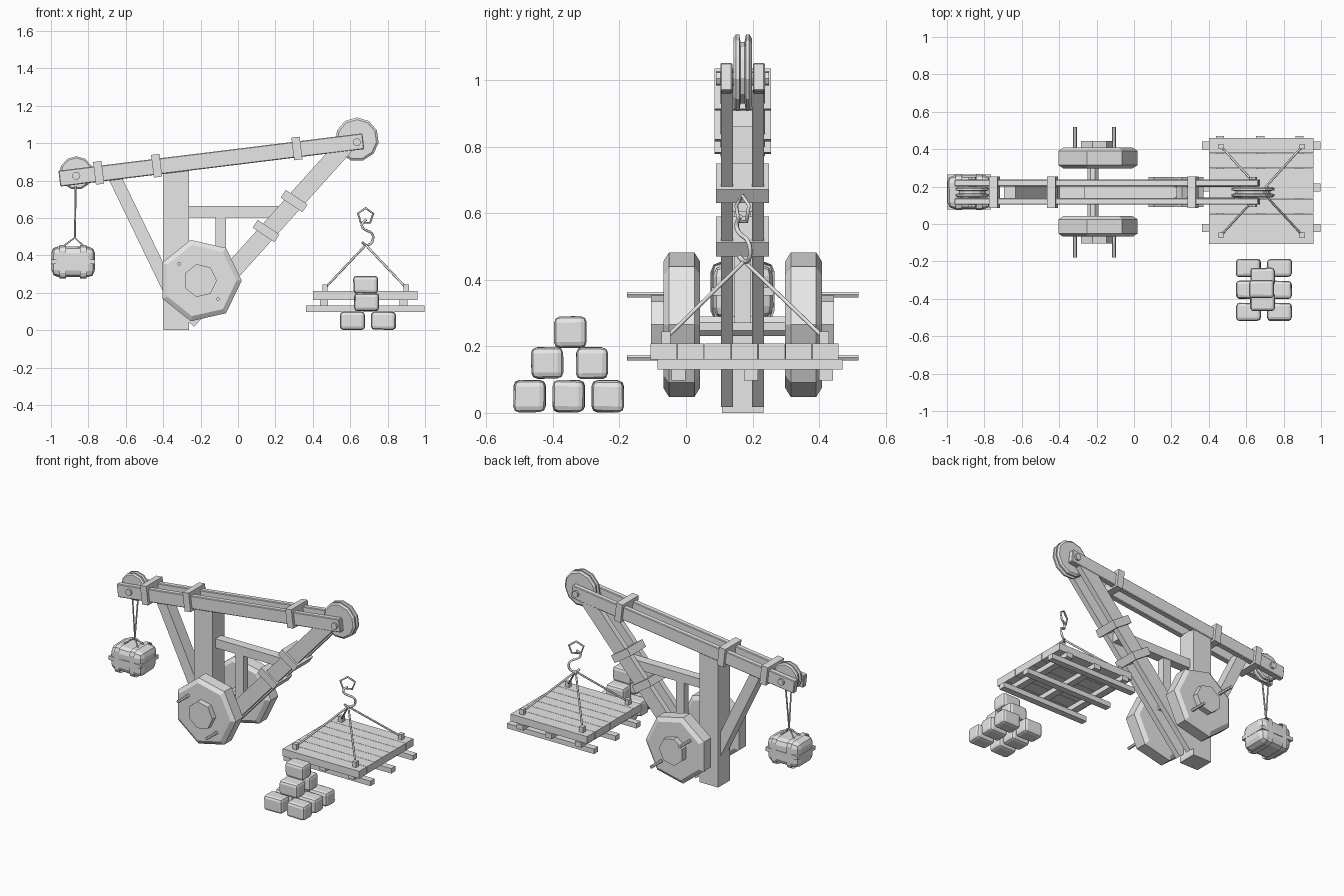
import bpy, bmesh, math, random
from math import radians
from mathutils import Matrix, Vector

random.seed(4)
if "Cube" in bpy.data.objects:
    bpy.data.objects.remove(bpy.data.objects["Cube"])

grey = bpy.data.materials.new("plain grey")
grey.use_nodes = True
grey.diffuse_color = (0.8, 0.8, 0.8, 1)
grey.node_tree.nodes["Principled BSDF"].inputs["Base Color"].default_value = (0.8, 0.8, 0.8, 1)

MID = 0.17                      # y of the crane's centre plane
SIDES = (("front", -1), ("back", 1))


def finish(name, bm):
    bmesh.ops.recalc_face_normals(bm, faces=bm.faces)
    mesh = bpy.data.meshes.new(name)
    bm.to_mesh(mesh)
    bm.free()
    mesh.materials.append(grey)
    obj = bpy.data.objects.new(name, mesh)
    bpy.context.collection.objects.link(obj)
    return obj


def block(name, centre, size, tilt=0, bevel=0, segments=1, jitter=0):
    """Box, tilted in the xz plane, with optional rounded edges."""
    bm = bmesh.new()
    bmesh.ops.create_cube(bm, size=1, matrix=Matrix.Diagonal((*size, 1)))
    for v in bm.verts:
        v.co += Vector([random.uniform(-jitter, jitter) for _ in range(3)])
    if bevel:
        bmesh.ops.bevel(bm, geom=bm.edges[:], offset=bevel, segments=segments,
                        profile=0.5, affect='EDGES')
    bm.transform(Matrix.Translation(centre) @ Matrix.Rotation(-tilt, 4, 'Y'))
    return finish(name, bm)


def beam(name, a, b, y, width, height, bevel=0):
    """Timber between two (x, z) points."""
    dx, dz = b[0] - a[0], b[1] - a[1]
    centre = ((a[0] + b[0]) / 2, y, (a[1] + b[1]) / 2)
    return block(name, centre, (math.hypot(dx, dz), width, height),
                 math.atan2(dz, dx), bevel)


def lathe(name, x, z, profile, sides, phase=0):
    """Turned solid around a y axis; profile is a list of (radius, y)."""
    bm = bmesh.new()
    rings = []
    for r, y in profile:
        angles = [phase + math.tau * i / sides for i in range(sides)]
        rings.append([bm.verts.new((x + r * math.cos(t), y, z + r * math.sin(t)))
                      for t in angles])
    for low, high in zip(rings, rings[1:]):
        for i in range(sides):
            j = (i + 1) % sides
            bm.faces.new((low[i], low[j], high[j], high[i]))
    bm.faces.new(rings[0])
    bm.faces.new(rings[-1])
    return finish(name, bm)


def tube(name, points, radius, closed=False, kind='POLY'):
    curve = bpy.data.curves.new(name, 'CURVE')
    curve.dimensions = '3D'
    curve.bevel_depth = radius
    curve.bevel_resolution = 1
    curve.use_fill_caps = True
    spline = curve.splines.new(kind)
    spline.points.add(len(points) - 1)
    for p, co in zip(spline.points, points):
        p.co = (*co, 1)
    spline.use_cyclic_u = closed
    if kind == 'NURBS':
        spline.use_endpoint_u = True
        spline.order_u = 3
        spline.resolution_u = 4
    curve.materials.append(grey)
    obj = bpy.data.objects.new(name, curve)
    bpy.context.collection.objects.link(obj)
    return obj


# Boom and strut: paired timbers
BOOM = ((-0.955, 0.81), (0.67, 1.01))
STRUT = ((-0.27, 0.05), (0.585, 1.0))
boom_tilt = math.atan2(BOOM[1][1] - BOOM[0][1], BOOM[1][0] - BOOM[0][0])
for side, s in SIDES:
    beam(f"boom_{side}", *BOOM, MID + s * 0.049, 0.036, 0.085, 0.004)
    beam(f"strut_{side}", *STRUT, MID + s * 0.047, 0.036, 0.095)


# Straps round the boom and strut
for i, x in enumerate((-0.745, -0.435, 0.315)):
    z = BOOM[0][1] + (x - BOOM[0][0]) * math.tan(boom_tilt)
    block(f"boom_strap_{i}", (x, MID, z + 0.005), (0.045, 0.17, 0.122), boom_tilt)
for i, (x, z) in enumerate(((0.30, 0.69), (0.15, 0.53))):
    block(f"strut_strap_{i}", (x, MID, z), (0.05, 0.16, 0.14), radians(56))

# Mast, brace and inner frame
block("mast", (-0.33, MID, 0.43), (0.135, 0.125, 0.86))
beam("mast_brace", (-0.665, 0.83), (-0.37, 0.22), MID, 0.08, 0.068)
block("cross_rail", (0.005, MID, 0.633), (0.55, 0.06, 0.06))
block("rail_post", (-0.092, MID, 0.44), (0.058, 0.05, 0.34))

# Treadwheels, hubs, handles and axle
WX, WZ = -0.203, 0.265
for side, s in SIDES:
    y = MID + s * 0.183
    lathe(f"wheel_{side}", WX, WZ,
          [(0.195, y - 0.055), (0.223, y - 0.038), (0.223, y + 0.038), (0.195, y + 0.055)], 7)
    lathe(f"hub_{side}", WX, WZ, [(0.09, y), (0.09, y + s * 0.092)], 7)
    for i, (x, z) in enumerate(((-0.315, 0.355), (-0.107, 0.166))):
        lathe(f"handle_{side}_{i}", x, z, [(0.01, y), (0.01, y + s * 0.165)], 6)
lathe("axle", WX - 0.017, WZ - 0.005, [(0.032, MID - 0.15), (0.032, MID + 0.15)], 8, radians(22.5))

# Grooved pulleys and their pins
for name, x, z, r in (("tip", 0.636, 1.02, 0.117), ("tail", -0.865, 0.84, 0.09)):
    groove = [(r * 0.9, -0.028), (r, -0.02), (r, -0.01), (r * 0.8, -0.006),
              (r * 0.8, 0.006), (r, 0.01), (r, 0.02), (r * 0.9, 0.028)]
    lathe(f"{name}_pulley", x, z, [(a, MID + b) for a, b in groove], 11, radians(90))
    lathe(f"{name}_pin", x, z - 0.015, [(0.022, MID - 0.08), (0.022, MID + 0.08)], 7)

# Hanging stone load with straps and rope
LX, LZ = -0.882, 0.365
block("load_stone", (LX, MID, LZ), (0.23, 0.18, 0.165), 0, 0.035, 2, 0.004)
for i, x in enumerate((-0.055, 0.055)):
    block(f"load_strap_{i}", (LX + x, MID, LZ), (0.026, 0.192, 0.178), 0, 0.03, 2)
block("load_strap_around", (LX, MID, LZ), (0.235, 0.187, 0.024))
knot = (-0.872, MID, 0.495)
for side, s in SIDES:
    tube(f"load_rope_{side}", [(-0.868, MID + s * 0.03, 0.77), knot], 0.005)
    tube(f"load_sling_{side}", [(LX - 0.05, MID + s * 0.03, 0.45), knot,
                                (LX + 0.055, MID + s * 0.03, 0.45)], 0.005)

# Lifting platform: planks, cross bearers and runners
PX, PY = 0.68, 0.176
for i in range(7):
    block(f"platform_plank_{i}", (PX, PY + (i - 3) * 0.081, 0.185), (0.558, 0.079, 0.048))
for i, x in enumerate((0.46, 0.675, 0.885)):
    block(f"platform_bearer_{i}", (x, 0.192, 0.146), (0.045, 0.555, 0.032))
for i, y in enumerate((-0.022, 0.195, 0.42)):
    block(f"platform_runner_{i}", (PX, y, 0.114), (0.635, 0.042, 0.033))

# Corner pegs, slings, hook and ring
apex = (0.683, 0.175, 0.455)
for i, (x, y) in enumerate(((0.465, -0.06), (0.9, -0.06), (0.465, 0.415), (0.9, 0.415))):
    block(f"corner_peg_{i}", (x, y, 0.222), (0.028, 0.028, 0.045))
    tube(f"platform_sling_{i}", [(x, y, 0.225), apex], 0.006)
tube("hook", [(0.665, 0.16, 0.47), (0.68, 0.175, 0.448), (0.72, 0.195, 0.465),
              (0.725, 0.19, 0.52), (0.665, 0.155, 0.54), (0.66, 0.15, 0.575),
              (0.685, 0.165, 0.59)], 0.007, kind='NURBS')
ring = [radians(90 + 72 * i) for i in range(5)]
tube("hook_ring", [(0.682 + 0.043 * math.cos(t), 0.17 + 0.02 * math.cos(t),
                    0.61 + 0.043 * math.sin(t)) for t in ring], 0.006, True)

# Stacked stones
places = [(x, y, 0.05) for x in (0.612, 0.778) for y in (-0.47, -0.352, -0.235)]
places += [(0.688, -0.417, 0.15), (0.688, -0.282, 0.15), (0.683, -0.348, 0.243)]
for i, place in enumerate(places):
    block(f"stone_{i}", place, (0.132, 0.096, 0.096), 0, 0.018, 2, 0.002)
